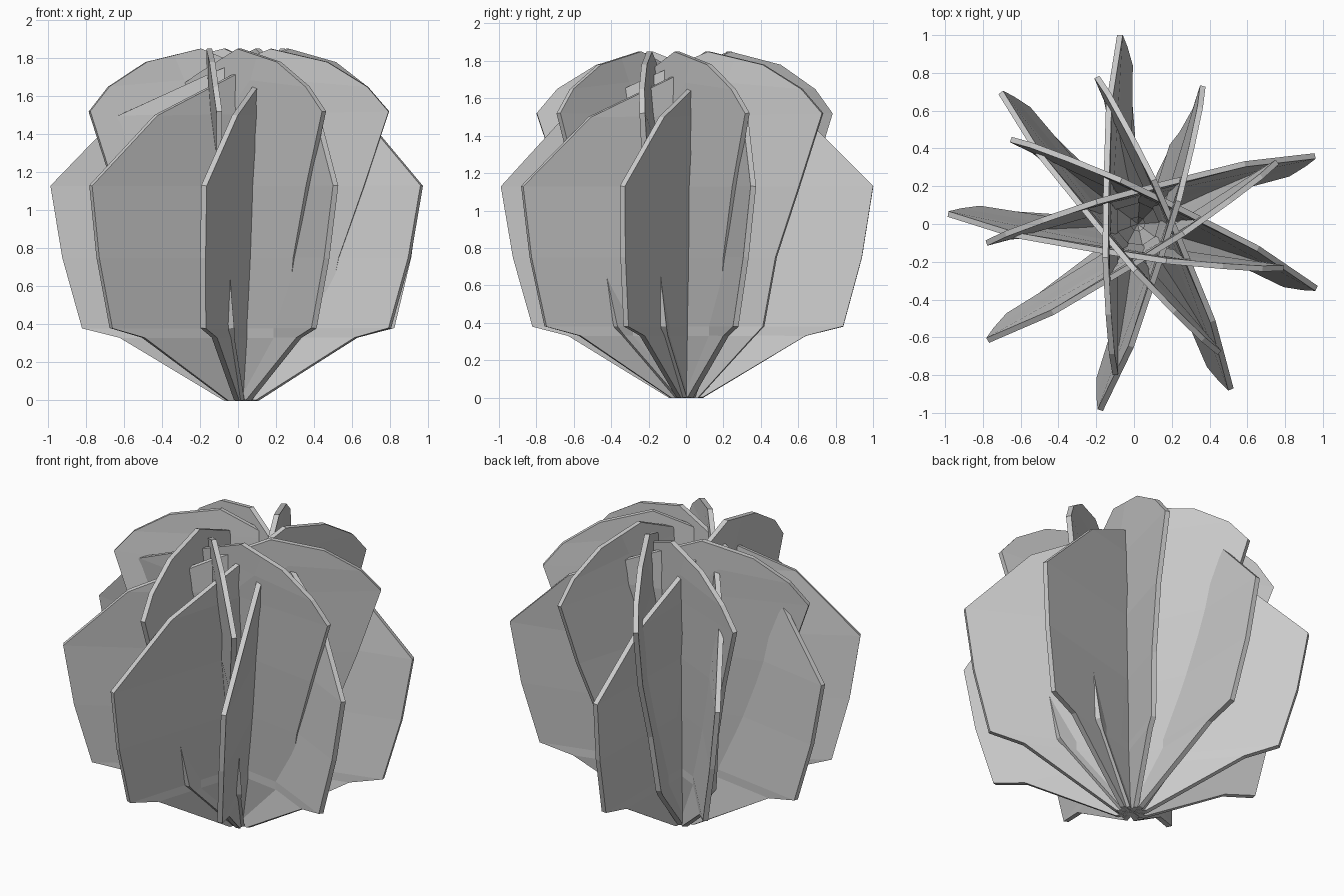
import bpy, math
from mathutils import Matrix

if "Cube" in bpy.data.objects:
    bpy.data.objects.remove(bpy.data.objects["Cube"])

# Leaf rows from base to top: (u, lean, z) at the broad edge, then at the narrow edge
ROWS = [
    ((0.09, 0.00, 0.00), (-0.07, 0.00, 0.00)),
    ((0.64, 0.05, 0.33), (-0.40, 0.05, 0.33)),
    ((0.84, 0.05, 0.38), (-0.45, 0.05, 0.38)),
    ((0.94, 0.08, 0.75), (-0.53, 0.08, 0.75)),
    ((1.00, 0.105, 1.13), (-0.67, 0.11, 1.13)),
    ((0.63, 0.16, 1.50), (-0.80, 0.11, 1.52)),
    ((0.14, 0.17, 1.72), (-0.69, 0.13, 1.65)),
    ((-0.18, 0.17, 1.85), (-0.48, 0.15, 1.78)),
]
CUP = [0, 0, 0, 0.01, 0.015, 0.025, 0.01, 0]   # bulge of the middle column
COUNT, STEP, START = 8, -40.8, 15.0

# One cupped leaf as a three column sheet
verts, faces = [], []
for (a, b), cup in zip(ROWS, CUP):
    mid = [(p + q) / 2 for p, q in zip(a, b)]
    mid[1] += cup
    verts += [a, mid, b]
for r in range(len(ROWS) - 1):
    for c in range(2):
        i = 3 * r + c
        faces.append((i, i + 3, i + 4, i + 1))
mesh = bpy.data.meshes.new("leaf")
mesh.from_pydata(verts, [], faces)

# Whorl of leaves around the base, leaving one gap
for k in range(COUNT):
    leaf = bpy.data.objects.new(f"leaf_{k + 1}", mesh)
    bpy.context.collection.objects.link(leaf)
    leaf.matrix_world = (Matrix.Translation((0.02, 0, 0))
                         @ Matrix.Rotation(math.radians(START + STEP * k), 4, 'Z'))
    solid = leaf.modifiers.new("thickness", 'SOLIDIFY')
    solid.thickness = 0.03
    solid.offset = 0
